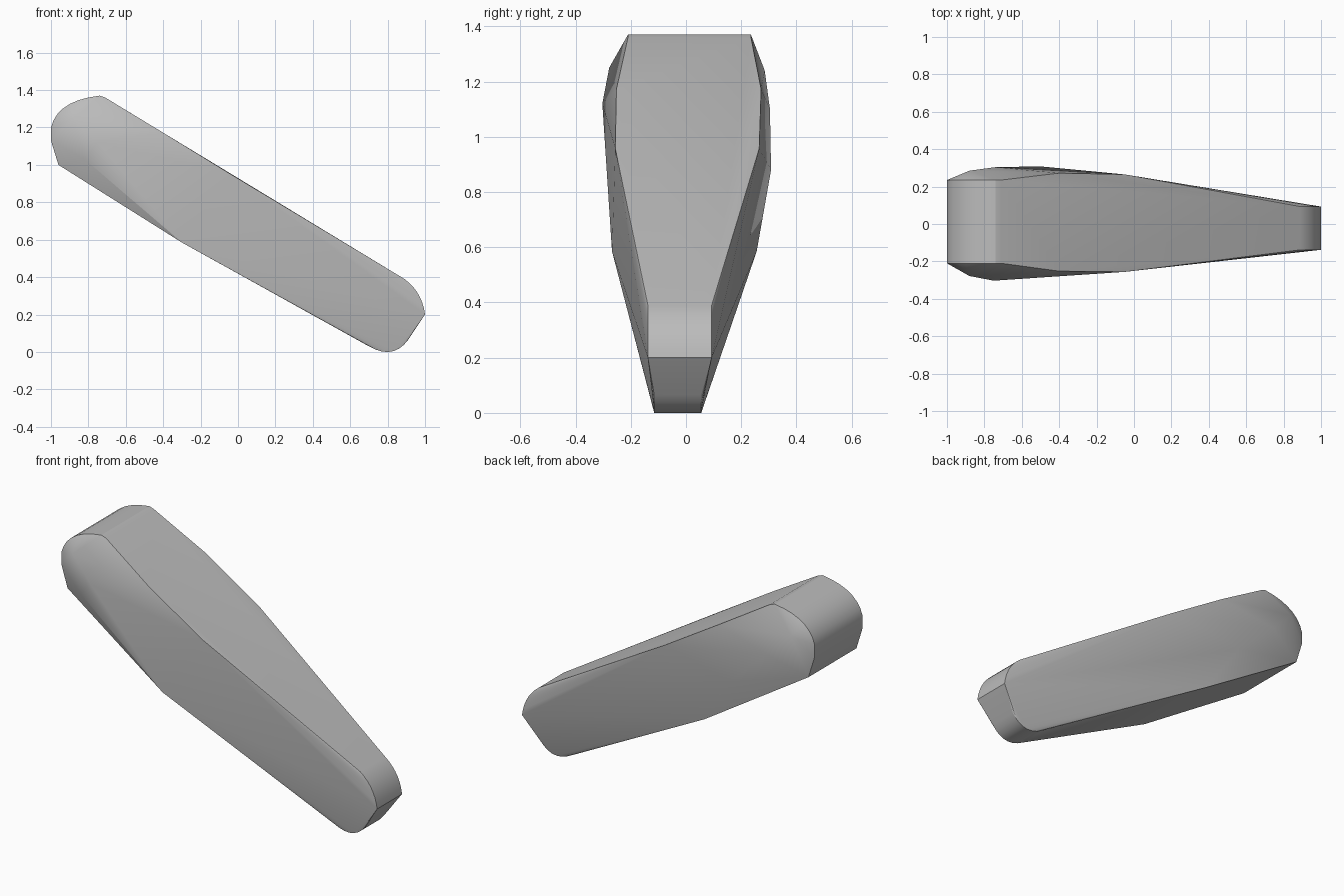
import bpy, bmesh, math
from mathutils import Vector

if "Cube" in bpy.data.objects:
    bpy.data.objects.remove(bpy.data.objects["Cube"])


def flat_material(name, colour):
    mat = bpy.data.materials.new(name)
    mat.use_nodes = True
    mat.diffuse_color = colour
    mat.node_tree.nodes["Principled BSDF"].inputs["Base Color"].default_value = colour
    return mat


def curve(start, control, end, steps=7):
    """Rounded corner in the side profile (x, z)."""
    a, b, c = Vector(start), Vector(control), Vector(end)
    return [a.lerp(b, i / steps).lerp(b.lerp(c, i / steps), i / steps)
            for i in range(steps + 1)]


def add_rims(bm, profile, front, back):
    """Place profile points on the front and back edges of the bar."""
    for x, z in profile:
        bm.verts.new((x, front, z))
        bm.verts.new((x, back, z))


bm = bmesh.new()

# Rounded upper end
add_rims(bm, curve((-1, 1.2), (-0.965, 1.345), (-0.74, 1.37)), -0.21, 0.235)
add_rims(bm, [(-0.71, 1.36), (-1, 1.13), (-0.96, 1.0)], -0.21, 0.235)

# Upper face, widening and then tapering
add_rims(bm, [(-0.4, 1.172)], -0.252, 0.272)
add_rims(bm, [(-0.05, 0.957)], -0.256, 0.265)

# Rounded lower end
add_rims(bm, curve((1, 0.2), (0.985, 0.32), (0.89, 0.39)), -0.138, 0.093)
add_rims(bm, curve((0.7, 0.03), (0.83, -0.045), (0.91, 0.065)), -0.115, 0.055)

# Underside, widest at its middle
add_rims(bm, [(-0.3, 0.585)], -0.268, 0.256)

# Bulging cheeks
cheeks = [(-0.75, -0.303, 1.12), (-0.88, -0.278, 1.25), (-0.82, -0.285, 1.03),
          (-0.74, 0.304, 1.1), (-0.88, 0.285, 1.24), (-0.5, 0.308, 0.88)]
for point in cheeks:
    bm.verts.new(point)

# Skin the bar
hull = bmesh.ops.convex_hull(bm, input=bm.verts)
loose = [v for v in bm.verts if not v.link_faces]
bmesh.ops.delete(bm, geom=loose, context="VERTS")
bmesh.ops.dissolve_limit(bm, angle_limit=math.radians(0.6),
                         verts=bm.verts, edges=bm.edges)
bmesh.ops.recalc_face_normals(bm, faces=bm.faces)

mesh = bpy.data.meshes.new("tapered_bar")
bm.to_mesh(mesh)
bm.free()
bar = bpy.data.objects.new("tapered_bar", mesh)
bpy.context.collection.objects.link(bar)
mesh.materials.append(flat_material("plain_grey", (0.5, 0.5, 0.5, 1)))

bpy.ops.object.select_all(action="DESELECT")
bar.select_set(True)
bpy.context.view_layer.objects.active = bar
bpy.ops.object.shade_smooth_by_angle(angle=math.radians(25))
